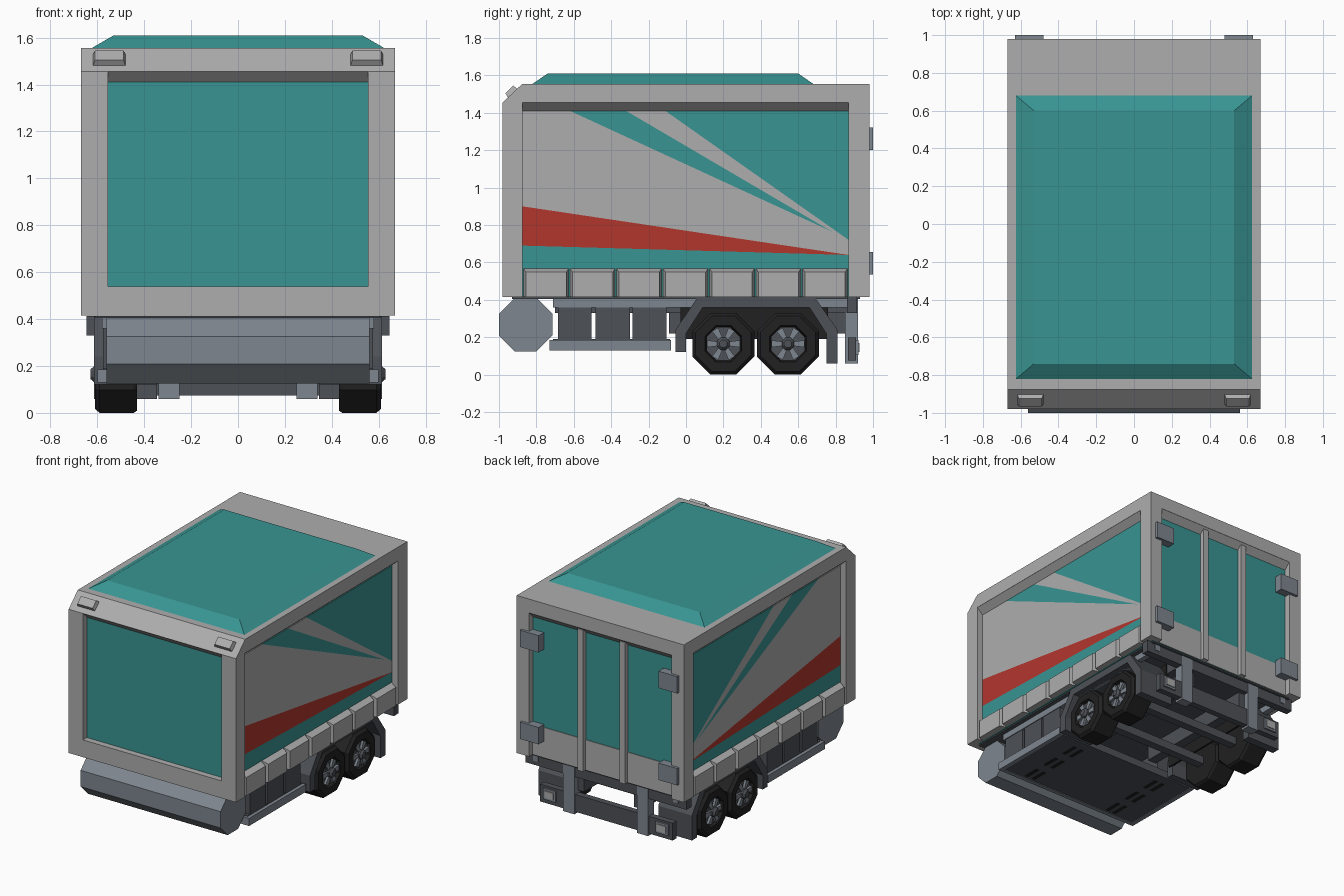
import bpy, bmesh, math

if "Cube" in bpy.data.objects:
    bpy.data.objects.remove(bpy.data.objects["Cube"])

def material(name, rgb):
    m = bpy.data.materials.new(name)
    m.diffuse_color = (*rgb, 1)
    m.use_nodes = True
    m.node_tree.nodes["Principled BSDF"].inputs["Base Color"].default_value = m.diffuse_color
    return m

GREY = material("light grey", (0.42, 0.42, 0.42))
TEAL = material("teal", (0.04, 0.30, 0.29))
RED = material("red", (0.45, 0.037, 0.027))
STEEL = material("blue grey", (0.21, 0.24, 0.275))
DARK = material("dark grey", (0.075, 0.082, 0.095))
BLACK = material("black", (0.015, 0.015, 0.015))

def build(name, verts, faces, mat):
    bm = bmesh.new()
    vs = [bm.verts.new(v) for v in verts]
    for f in faces:
        bm.faces.new([vs[i] for i in f])
    bmesh.ops.recalc_face_normals(bm, faces=bm.faces)
    me = bpy.data.meshes.new(name)
    bm.to_mesh(me)
    bm.free()
    me.materials.append(mat)
    ob = bpy.data.objects.new(name, me)
    bpy.context.collection.objects.link(ob)
    return ob

def loft(name, rings, mat):
    """Closed skin through rings of equal point count, capped at both ends."""
    n = len(rings[0])
    faces = [tuple(range(n)), tuple(range((len(rings) - 1) * n, len(rings) * n))]
    for r in range(len(rings) - 1):
        for i in range(n):
            j = (i + 1) % n
            faces.append((r * n + i, r * n + j, (r + 1) * n + j, (r + 1) * n + i))
    return build(name, [p for ring in rings for p in ring], faces, mat)

def prism(name, yz, x0, x1, mat):
    return loft(name, [[(x, y, z) for y, z in yz] for x in (x0, x1)], mat)

def rect(x0, x1, y0, y1, z):
    return [(x0, y0, z), (x1, y0, z), (x1, y1, z), (x0, y1, z)]

def box(name, x0, x1, y0, y1, z0, z1, mat):
    return loft(name, [rect(x0, x1, y0, y1, z0), rect(x0, x1, y0, y1, z1)], mat)

def lathe_x(name, profile, cy, cz, n, mat, sx):
    """Polygonal wheel about the x axis; profile radii are to the flats."""
    k = 1 / math.cos(math.pi / n)
    rings = [[(sx * x, cy + r * k * math.cos((i + .5) * 2 * math.pi / n),
               cz + r * k * math.sin((i + .5) * 2 * math.pi / n)) for i in range(n)]
             for x, r in profile]
    return loft(name, rings, mat)

# --- cargo body: core, roof slab with bevelled lip, frame ---
box("cargo_core", -.62, .62, -.935, .935, .415, 1.42, TEAL)
prism("roof_slab", [(-.98, 1.455), (-.875, 1.555), (.98, 1.555), (.98, 1.455)], -.67, .67, GREY)
loft("roof_lip", [rect(-.62, .62, -.935, .935, 1.41), rect(-.669, .669, -.979, .979, 1.455)], GREY)
loft("roof_fairing", [rect(-.625, .625, -.82, .68, 1.555), rect(-.53, .53, -.74, .60, 1.61)], TEAL)
box("front_sill", -.67, .67, -.98, -.875, .415, .54, GREY)
box("rear_lower_panel", -.57, .57, .93, .94, .415, .635, GREY)
box("body_underside", -.61, .61, -.93, .93, .405, .414, DARK)

# side artwork polygons as (y, z)
artwork = [
    (TEAL, [(-.11, 1.41), (.87, 1.41), (.87, .72)]),
    (GREY, [(-.32, 1.41), (-.11, 1.41), (.87, .72), (.78, .765)]),
    (TEAL, [(-.62, 1.41), (-.32, 1.41), (.78, .765)]),
    (GREY, [(-.875, 1.41), (-.62, 1.41), (.78, .765), (.87, .72), (.87, .64), (-.875, .9)]),
    (RED, [(-.875, .9), (.87, .64), (-.875, .69)]),
    (TEAL, [(-.875, .69), (.87, .64), (.87, .415), (-.875, .415)]),
]

for s in (1, -1):
    box("front_post", s * .555, s * .67, -.98, -.875, .415, 1.455, GREY)
    box("rear_post", s * .57, s * .67, .87, .98, .415, 1.455, GREY)
    for mat, poly in artwork:
        prism("side_panel", poly, s * .619, s * .625, mat)
    # drop boards along the lower side
    for i in range(7):
        y0 = -.87 + i * .2485
        y1 = y0 + .244
        loft("side_board", [
            [(s * .62, y, z) for y, z in ((y0, .415), (y1, .415), (y1, .57), (y0, .57))],
            [(s * .668, y, z) for y, z in ((y0 + .014, .415), (y1 - .014, .415),
                                          (y1 - .014, .548), (y0 + .014, .548))]], GREY)
    # rear door bars and hinges
    box("door_bar", s * .145, s * .19, .93, .97, .415, 1.44, GREY)
    for z in (.535, 1.2):
        box("door_hinge", s * .48, s * .63, .94, 1.0, z, z + .122, STEEL)
    # marker lamps on the front chamfer
    loft("marker_lamp", [
        [(s * .48, -.952, 1.482), (s * .618, -.952, 1.482), (s * .618, -.902, 1.529), (s * .48, -.902, 1.529)],
        [(s * .488, -.966, 1.505), (s * .61, -.966, 1.505), (s * .61, -.924, 1.545), (s * .488, -.924, 1.545)]], GREY)

# --- front tank (octagonal tube) ---
lathe_x("front_tube", [(-.56, .1425), (.56, .1425)], -.8575, .2675, 8, STEEL, 1)

# --- underbody ---
box("lower_floor", -.575, .575, -.71, -.085, .135, .19, DARK)
box("chassis_deck", -.34, .34, -.70, .86, .33, .405, DARK)
box("floor_front_rail", -.6, .6, -.73, -.70, .13, .185, STEEL)
for s in (1, -1):
    box("upper_rail", s * .54, s * .58, -.71, .92, .36, .412, STEEL)
    box("lower_rail", s * .57, s * .60, -.71, -.08, .13, .185, STEEL)
    for y0, y1 in ((-.685, -.505), (-.485, -.30), (-.285, -.105)):
        box("side_locker", s * .30, s * .575, y0, y1, .18, .365, DARK)
    for y in (-.62, -.42, -.22):
        for dx in (0, .06):
            box("floor_slot", s * (.32 + dx), s * (.345 + dx), y - .06, y + .06, .131, .137, BLACK)
    box("chassis_beam", s * .2, s * .27, -.09, .88, .22, .34, DARK)
    # twin-wheel fender
    prism("fender", [(-.055, .12), (-.055, .24), (.06, .412), (.69, .412), (.81, .24), (.81, .06),
                     (.75, .06), (.75, .22), (.66, .36), (.09, .36), (0, .22), (0, .12)],
          s * .345, s * .615, DARK)
    box("wheel_well", s * .335, s * .35, -.03, .76, .19, .40, BLACK)

# --- wheels and axles ---
for y in (.20, .545):
    box("axle", -.45, .45, y - .03, y + .03, .135, .195, DARK)
    for s in (1, -1):
        lathe_x("tyre", [(.43, .09), (.43, .155), (.445, .165), (.59, .165), (.61, .148),
                         (.61, .098), (.583, .09)], y, .165, 8, BLACK, s)
        lathe_x("rim", [(.57, .088), (.588, .088)], y, .165, 8, DARK, s)
        lathe_x("hub", [(.58, .033), (.615, .033), (.63, .02)], y, .165, 8, DARK, s)
        for i in range(6):
            a = i * math.pi / 3
            c, d = math.cos(a), math.sin(a)
            quad = [(.025, -.011), (.089, -.019), (.089, .019), (.025, .011)]
            prism("spoke", [(y + r * c - t * d, .165 + r * d + t * c) for r, t in quad],
                  s * .58, s * .605, STEEL)

# --- rear beam, bumper, posts and tail lamps ---
box("rear_beam", -.645, .645, .86, .915, .33, .414, DARK)
box("bumper_bar", -.53, .53, .865, .91, .075, .20, DARK)
for s in (1, -1):
    prism("bumper_post", [(.85, .06), (.92, .06), (.92, .41), (.85, .41)], s * .25, s * .34, STEEL)
    box("tail_lamp_housing", s * .40, s * .50, .905, .922, .105, .185, STEEL)
    box("tail_lamp", s * .415, s * .485, .92, .928, .12, .17, GREY)
